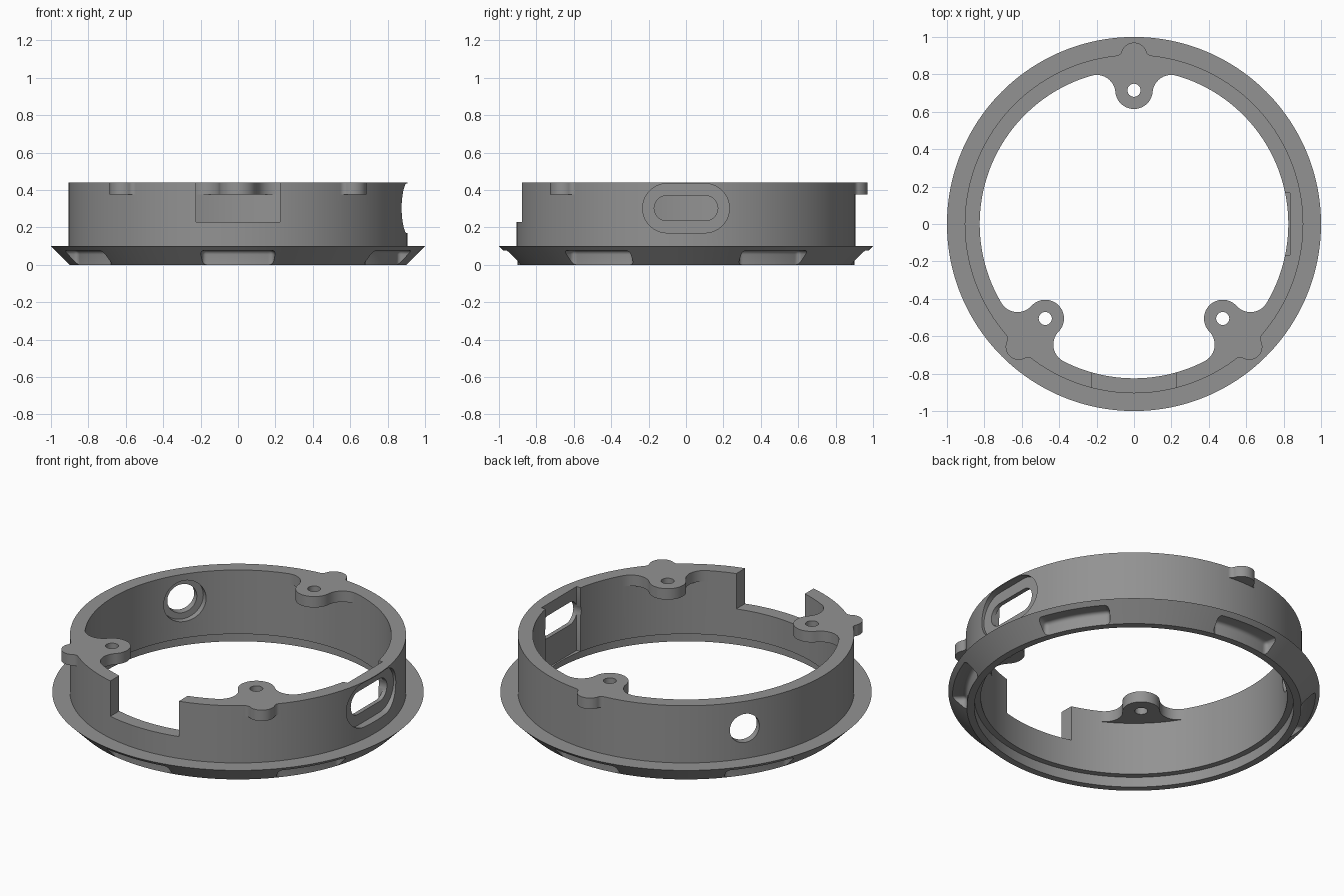
import bpy, bmesh, math
from mathutils import Matrix, Vector

if "Cube" in bpy.data.objects:
    bpy.data.objects.remove(bpy.data.objects["Cube"])

SEG = 192
OUT, INN, TOP = 0.905, 0.825, 0.44
SIDE = Matrix(((0, 0, 1, 0), (1, 0, 0, 0), (0, 1, 0, 0), (0, 0, 0, 1)))  # profile in y-z, depth on x


def turn(deg):
    return Matrix.Rotation(math.radians(deg), 4, 'Z')


def finish(name, bm):
    bmesh.ops.recalc_face_normals(bm, faces=bm.faces)
    me = bpy.data.meshes.new(name)
    bm.to_mesh(me)
    bm.free()
    ob = bpy.data.objects.new(name, me)
    bpy.context.collection.objects.link(ob)
    return ob


def lathe(name, profile):
    bm = bmesh.new()
    rings = []
    for i in range(SEG):
        a = 2 * math.pi * i / SEG
        rings.append([bm.verts.new((r * math.cos(a), r * math.sin(a), z)) for r, z in profile])
    n = len(profile)
    for i in range(SEG):
        p, q = rings[i], rings[(i + 1) % SEG]
        for j in range(n):
            k = (j + 1) % n
            bm.faces.new((p[j], q[j], q[k], p[k]))
    return finish(name, bm)


def prism(name, pts, lo, hi, mat=Matrix.Identity(4)):
    bm = bmesh.new()
    a = [bm.verts.new(mat @ Vector((x, y, lo))) for x, y in pts]
    b = [bm.verts.new(mat @ Vector((x, y, hi))) for x, y in pts]
    bm.faces.new(a)
    bm.faces.new(b)
    n = len(pts)
    for i in range(n):
        bm.faces.new((a[i], a[(i + 1) % n], b[(i + 1) % n], b[i]))
    return finish(name, bm)


def arc(cx, cy, r, a0, a1, n):
    return [(cx + r * math.cos(a0 + (a1 - a0) * i / n), cy + r * math.sin(a0 + (a1 - a0) * i / n))
            for i in range(n + 1)]


def circle(cx, cy, r, n=40):
    return arc(cx, cy, r, 0, 2 * math.pi, n)[:-1]


def stadium(half, r, cz):
    s = half - r
    h = math.pi / 2
    return arc(s, cz, r, -h, h, 20) + arc(-s, cz, r, h, 3 * h, 20)


def short_arc(c, r, a0, a1, n):
    d = (a1 - a0 + math.pi) % (2 * math.pi) - math.pi
    return arc(c[0], c[1], r, a0, a0 + d, n)


def blended_tab(c, r, f, wall, sign):
    """Round tab at radius c, joined to a round wall by fillets; sign -1 points inward."""
    rf = wall + sign * f
    a = math.acos((c * c + rf * rf - (r + f) ** 2) / (2 * c * rf))
    F = (rf * math.sin(a), rf * math.cos(a))
    to_wall = math.atan2(-sign * F[1], -sign * F[0])
    to_tab = math.atan2(c - F[1], -F[0])
    half = [(0.865 * math.sin(a), 0.865 * math.cos(a))]
    half += short_arc(F, f, to_wall, to_tab, 12)
    half += short_arc((0, c), r, to_tab + math.pi, sign * math.pi / 2, 20)[1:]
    return half + [(-x, y) for x, y in reversed(half[:-1])] + [(0, 0.865)]


def combine(target, tool, op):
    m = target.modifiers.new("join", 'BOOLEAN')
    m.operation, m.object, m.solver = op, tool, 'EXACT'
    bpy.context.view_layer.objects.active = target
    bpy.ops.object.modifier_apply(modifier=m.name)
    bpy.data.objects.remove(tool)


# Wall, tapered flange and the stepped underside
ring = lathe("housing_ring", [(INN, TOP), (OUT, TOP), (OUT, 0.1), (1.0, 0.1), (0.9, 0.0),
                              (0.86, 0.0), (0.86, 0.06), (INN, 0.06)])

# Three screw lugs inside, each with a small nub outside
for ang, c in ((90, 0.715), (-46.8, 0.693), (226.8, 0.693)):
    m = turn(ang - 90)
    combine(ring, prism("lug", blended_tab(c, 0.1, 0.1, INN, -1), 0.375, TOP, m), 'UNION')
    combine(ring, prism("nub", blended_tab(0.9, 0.07, 0.03, OUT, 1), 0.375, TOP, m), 'UNION')
    combine(ring, prism("screw_hole", circle(0, c, 0.035), 0.3, 0.5, m), 'DIFFERENCE')

# Front notch
combine(ring, prism("notch", [(-0.225, -1.1), (0.225, -1.1), (0.225, -0.6), (-0.225, -0.6)],
                    0.23, 0.6), 'DIFFERENCE')

# Right port: flat inner pocket, outer recess, through slot
combine(ring, prism("pocket", [(0.6, -0.165), (0.835, -0.165), (0.835, 0.165), (0.6, 0.165)],
                    0.061, 0.6), 'DIFFERENCE')
combine(ring, prism("recess", stadium(0.232, 0.132, 0.303), 0.86, 1.1, SIDE), 'DIFFERENCE')
combine(ring, prism("slot", stadium(0.17, 0.067, 0.303), 0.6, 1.1, SIDE), 'DIFFERENCE')

# Round port at the back left, counterbored from inside
port = turn(145.5) @ SIDE
combine(ring, prism("port", circle(0, 0.28, 0.085, 48), 0.6, 1.1, port), 'DIFFERENCE')
combine(ring, prism("port_counterbore", circle(0, 0.28, 0.122, 48), 0.6, 0.86, port), 'DIFFERENCE')

# Six grip scoops in the flange, with rounded corners
w = math.radians(12)
sector = arc(0, 0, 0.9, -w, w, 12) + arc(0, 0, 1.15, w, -w, 12)
for k in range(6):
    scoop = prism("scoop", sector, -0.1, 0.077, turn(30 + 60 * k))
    b = scoop.modifiers.new("round", 'BEVEL')
    b.width, b.segments, b.limit_method, b.angle_limit = 0.022, 4, 'ANGLE', math.radians(40)
    bpy.context.view_layer.objects.active = scoop
    bpy.ops.object.modifier_apply(modifier=b.name)
    combine(ring, scoop, 'DIFFERENCE')

# Single grey finish
grey = bpy.data.materials.new("mid_grey")
grey.diffuse_color = (0.29, 0.29, 0.29, 1)
grey.use_nodes = True
grey.node_tree.nodes["Principled BSDF"].inputs["Base Color"].default_value = grey.diffuse_color
ring.data.materials.clear()
ring.data.materials.append(grey)
for p in ring.data.polygons:
    p.material_index = 0

bpy.ops.object.select_all(action='DESELECT')
ring.select_set(True)
bpy.context.view_layer.objects.active = ring
bpy.ops.object.shade_smooth_by_angle(angle=math.radians(30))
